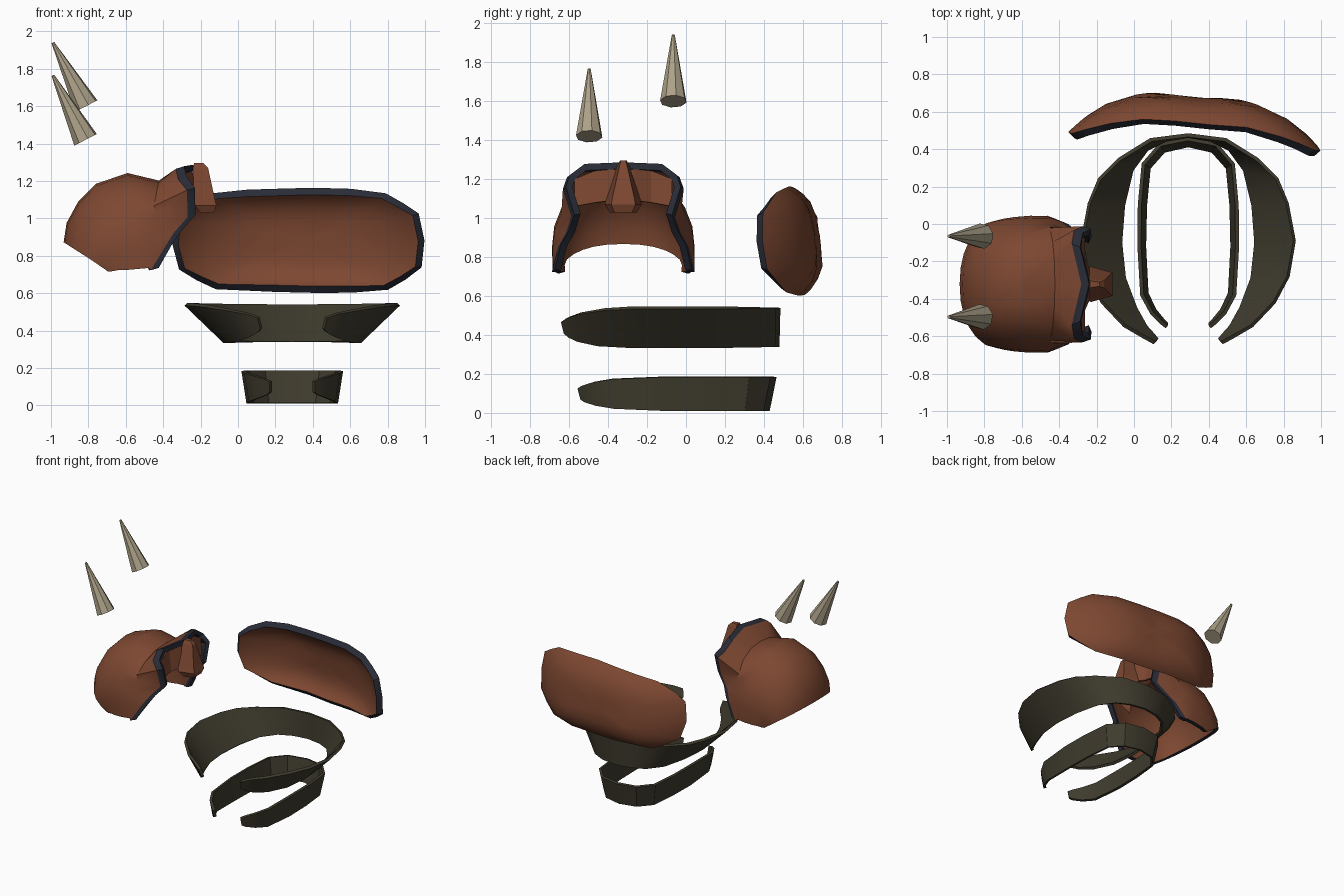
import bpy, bmesh, math
from mathutils import Vector

if "Cube" in bpy.data.objects:
    bpy.data.objects.remove(bpy.data.objects["Cube"])


def mat(name, col):
    m = bpy.data.materials.new(name)
    m.diffuse_color = (*col, 1)
    m.use_nodes = True
    m.node_tree.nodes["Principled BSDF"].inputs["Base Color"].default_value = m.diffuse_color
    return m


BROWN = mat("rust brown", (0.205, 0.064, 0.031))
NAVY = mat("dark navy", (0.022, 0.025, 0.038))
OLIVE = mat("dark olive", (0.05, 0.044, 0.027))
BONE = mat("bone", (0.42, 0.36, 0.25))


def build(name, verts, faces, mats, thick=0, rim=0, smooth=None, paint=None):
    """Mesh from points, optionally thickened with a coloured rim."""
    me = bpy.data.meshes.new(name)
    me.from_pydata([tuple(v) for v in verts], [], faces)
    for m in mats:
        me.materials.append(m)
    if paint:
        for p in me.polygons:
            p.material_index = paint(p.index)
    bm = bmesh.new()
    bm.from_mesh(me)
    bmesh.ops.recalc_face_normals(bm, faces=bm.faces)
    bm.to_mesh(me)
    bm.free()
    ob = bpy.data.objects.new(name, me)
    bpy.context.collection.objects.link(ob)
    bpy.ops.object.select_all(action='DESELECT')
    ob.select_set(True)
    bpy.context.view_layer.objects.active = ob
    if thick:
        s = ob.modifiers.new("shell", 'SOLIDIFY')
        s.thickness, s.offset, s.material_offset_rim = thick, 0, rim
        bpy.ops.object.modifier_apply(modifier="shell")
    if smooth:
        bpy.ops.object.shade_smooth_by_angle(angle=math.radians(smooth))
    return ob


def grid(rows, cols, wrap=False):
    n = cols if wrap else cols - 1
    return [(r * cols + c, r * cols + (c + 1) % cols,
             (r + 1) * cols + (c + 1) % cols, (r + 1) * cols + c)
            for r in range(rows - 1) for c in range(n)]


# Open bands: half plans (top x, top y, bottom x, bottom y), mirrored about x = 0.29
def band(name, half, ztop, zbot, start, drop):
    full = [(-a, b, -c, d) for a, b, c, d in half[:0:-1]] + half
    top, bot = [], []
    for a, b, c, d in full:
        k = max(0, min(1, (start - b) / (start - half[-1][1])))
        k = 1 - math.sqrt(1 - .97 * k * k)
        top.append((0.29 + a, b, ztop - drop * k))
        bot.append((0.29 + c, d, zbot + drop * k))
    build(name, top + bot, grid(2, len(full)), [OLIVE], 0.02, 0, 30)


band("upper_band", [
    (0, .475, 0, .47), (.20, .45, .12, .45), (.37, .345, .22, .40),
    (.475, .24, .30, .29), (.53, .11, .345, .10), (.568, -.09, .36, -.10),
    (.535, -.28, .34, -.29), (.46, -.42, .28, -.45), (.34, -.545, .225, -.55),
    (.235, -.605, .185, -.595), (.18, -.635, .165, -.62)], .54, .34, -.25, .085)
band("lower_band", [
    (0, .455, 0, .42), (.15, .425, .13, .39), (.24, .32, .21, .30),
    (.26, .1, .23, .10), (.262, -.12, .235, -.12), (.247, -.38, .222, -.37),
    (.195, -.475, .18, -.46), (.14, -.53, .135, -.515),
    (.115, -.55, .115, -.535)], .185, .012, -.18, .07)

# Curved back plate: concentric outline rings over a bent, bulging surface
outline = [(-.335, .86), (-.32, 1.0), (-.25, 1.06), (-.12, 1.12), (.05, 1.135),
           (.22, 1.14), (.4, 1.145), (.6, 1.14), (.78, 1.12), (.87, 1.07),
           (.95, 1.02), (.98, .88), (.965, .74), (.88, .68), (.79, .63),
           (.6, .62), (.4, .62), (.2, .625), (-.11, .635), (-.21, .68),
           (-.30, .73)]


def plate_point(x, z, s):
    px, pz = .335 + (x - .335) * s, .88 + (z - .88) * s
    u = (px - .335) / .66
    dip = .022 * math.exp(-(u / .25) ** 2)
    y = .573 - .15 * abs(u) ** 2.4 - .055 * u - .11 * (pz - .88)
    return px, y - dip + .095 * (1 - s ** 4), pz


scales = [1, .97, .9, .75, .5, .25]
n = len(outline)
pv = [plate_point(x, z, s) for s in scales for x, z in outline]
pf = grid(len(scales), n, True)
pv.append(plate_point(.335, .88, 0))
last = (len(scales) - 1) * n
pf += [(last + i, last + (i + 1) % n, len(pv) - 1) for i in range(n)]
build("back_plate", pv, pf, [BROWN, NAVY], .045, 1, 45)

# Helmet: arches from the nape to the face opening
CY = -.322
stations = [  # bottom x, bottom z, top x, top z, half width, squareness
    (-.69, .72, -.915, .87, .335, .9), (-.675, .72, -.90, .97, .342, .88),
    (-.64, .725, -.84, 1.08, .352, .85), (-.60, .725, -.75, 1.17, .36, .82),
    (-.54, .73, -.59, 1.225, .367, .8), (-.48, .735, -.42, 1.185, .364, .77)]
# half rim from lower cheek to brow centre (y offset, x, z)
rim = [(.335, -.43, .735), (.305, -.355, .86), (.265, -.31, .93),
       (.235, -.235, 1.02), (.278, -.235, 1.16), (.262, -.275, 1.21),
       (.195, -.285, 1.262), (0, -.235, 1.27)]
H = len(rim)
rows = []
for bx, bz, tx, tz, w, sq in stations:
    arch = []
    for i in range(H):
        a = math.radians(90 * i / (H - 1))
        s = math.sin(a) ** .95
        flare = .94 + .06 * min(1, i / 2)
        arch.append((w * flare * max(0, math.cos(a)) ** sq,
                     bx + (tx - bx) * s, bz + (tz - bz) * s))
    rows.append(arch)
rows[5][4] = (.285, -.45, 1.06)      # temple dents
rows[5][5] = (.215, -.43, 1.13)
rows.append([(y + .015, x - .04, z - .012) if y else (y, x - .04, z - .012)
             for y, x, z in rim])
rows.append(rim)
hv = []
for r in rows:
    side = [(x, CY + y, z) for y, x, z in r]
    hv += [(x, CY - y, z) for y, x, z in r] + side[-2::-1]
cols = 2 * H - 1
build("helmet", hv, grid(len(rows), cols), [BROWN, NAVY], .035, 1, 32,
      lambda i: int(i >= (len(rows) - 2) * (cols - 1)))

# Brow plate spanning the opening behind the nose guard
brow = [(.25, -.285, 1.2, -.27, 1.06), (.14, -.29, 1.245, -.27, 1.08),
        (.05, -.25, 1.25, -.23, 1.09)]
full = brow + [(-b[0], *b[1:]) for b in brow[::-1]]
build("brow_plate", [(b[1], CY + b[0], b[2]) for b in full] +
      [(b[3], CY + b[0], b[4]) for b in full], grid(2, 6), [BROWN], .015)

# Nose guard: stacked tapering sections (x back, x front, half width, z)
nose = [(-.235, -.185, .018, 1.295), (-.24, -.16, .03, 1.27),
        (-.25, -.125, .085, 1.11), (-.23, -.115, .095, 1.07), (-.20, -.13, .07, 1.03)]
nv = []
for xb, xf, w, z in nose:
    nv += [(xb, CY - w, z), (xf, CY - w * .65, z),
           (xf, CY + w * .65, z), (xb, CY + w, z)]
build("nose_guard", nv, grid(len(nose), 4, True) +
      [(0, 1, 2, 3), (16, 17, 18, 19)], [BROWN])

# Spikes
for label, base, tip in (("rear_spike", (-.812, -.065, 1.6), (-.99, -.065, 1.94)),
                         ("front_spike", (-.815, -.497, 1.42), (-.99, -.497, 1.765))):
    b, t = Vector(base), Vector(tip)
    q = (t - b).to_track_quat('Z', 'Y')
    sv = []
    for c, r in ((b, .069), (t, .008)):
        sv += [c + q @ Vector((r * math.cos(k * math.pi / 4 + .2),
                               r * math.sin(k * math.pi / 4 + .2), 0)) for k in range(8)]
    build(label, sv, grid(2, 8, True) + [tuple(range(8)), tuple(range(8, 16))], [BONE])
